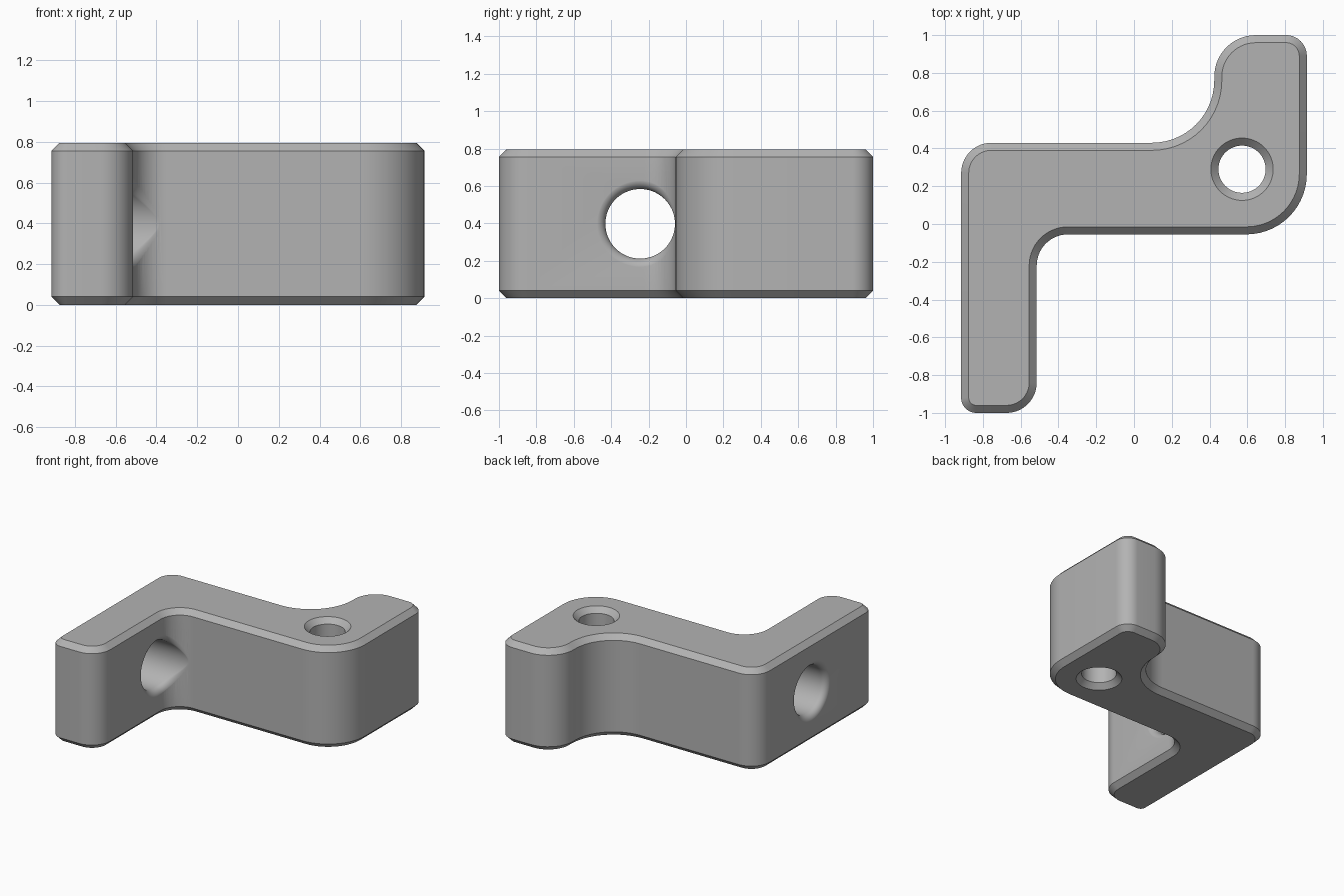
import bpy, bmesh
from math import sin, cos, pi, radians, sqrt

if "Cube" in bpy.data.objects:
    bpy.data.objects.remove(bpy.data.objects["Cube"], do_unlink=True)

HEIGHT, CHAMFER = 0.795, 0.04
LEFT_X, INNER_X, FRONT_Y = -0.915, -0.515, -0.055
CORNER_R = 0.165                      # inner corner between leg and arm

grey = bpy.data.materials.new("plain grey")
grey.use_nodes = True
grey.diffuse_color = (0.45, 0.45, 0.45, 1)
grey.node_tree.nodes["Principled BSDF"].inputs["Base Color"].default_value = grey.diffuse_color


def loft(name, rings):
    """Skin a list of closed rings and cap both ends."""
    bm = bmesh.new()
    loops = [[bm.verts.new(p) for p in ring] for ring in rings]
    for a, b in zip(loops, loops[1:]):
        for i in range(len(a)):
            j = (i + 1) % len(a)
            bm.faces.new((a[i], a[j], b[j], b[i]))
    bm.faces.new(loops[0])
    bm.faces.new(loops[-1])
    bmesh.ops.recalc_face_normals(bm, faces=bm.faces)
    mesh = bpy.data.meshes.new(name)
    bm.to_mesh(mesh)
    bm.free()
    mesh.materials.append(grey)
    obj = bpy.data.objects.new(name, mesh)
    bpy.context.collection.objects.link(obj)
    return obj


# Outline corners: arc centre, radius, start angle, sweep (negative = inner corner)
ARCS = [
    (LEFT_X + 0.08, -0.92, 0.08, 180, 90),
    (INNER_X - 0.16, -0.84, 0.16, 270, 90),
    (INNER_X + CORNER_R, FRONT_Y - CORNER_R, CORNER_R, 180, -90),
    (0.595, 0.265, 0.32, 270, 90),
    (0.805, 0.89, 0.11, 0, 90),
    (0.645, 0.78, 0.22, 90, 90),
    (0.095, 0.76, 0.33, 0, -90),
    (LEFT_X + 0.16, 0.27, 0.16, 90, 90),
]


def outline(inset, z, steps=14):
    ring = []
    for cx, cy, r, start, sweep in ARCS:
        r += inset if sweep < 0 else -inset
        for i in range(steps + 1):
            a = radians(start + sweep * i / steps)
            ring.append((cx + r * cos(a), cy + r * sin(a), z))
    return ring


# Chamfered body
body = loft("bracket_body", [
    outline(CHAMFER, 0), outline(0, CHAMFER),
    outline(0, HEIGHT - CHAMFER), outline(CHAMFER, HEIGHT)])


# Vertical hole, countersunk at both ends
def upright_ring(r, z, n=64):
    return [(0.572 + r * cos(2 * pi * i / n), 0.29 + r * sin(2 * pi * i / n), z)
            for i in range(n)]


BORE, SINK, OVER = 0.125, 0.165, 0.02
vertical_cutter = loft("vertical_hole_cutter", [
    upright_ring(SINK + OVER, -OVER), upright_ring(BORE, SINK - BORE),
    upright_ring(BORE, HEIGHT - SINK + BORE), upright_ring(SINK + OVER, HEIGHT + OVER)])

# Sideways hole through the leg, with rounded rims
HOLE_Y, HOLE_Z, HOLE_R, RIM = -0.245, HEIGHT / 2, 0.186, 0.05
CORNER_Y = FRONT_Y - CORNER_R


def corner_depth(y):
    """Cosine of the inner corner's slope at this y."""
    t = min(max((y - CORNER_Y) / CORNER_R, 0), 1)
    return sqrt(1 - t * t)


def inner_surface(y):
    return INNER_X + CORNER_R * (1 - corner_depth(y))


def left_ring(a, push=0):
    r = HOLE_R + RIM * (1 - cos(a))
    x = LEFT_X + RIM * (1 - sin(a)) - push
    return [(x, HOLE_Y + r * cos(t), HOLE_Z + r * sin(t)) for t in ANGLES]


def inner_ring(a, flat_x=None):
    """Rim ring that follows the curved inner corner and fades out along it."""
    ring = []
    for t in ANGLES:
        w = RIM * corner_depth(HOLE_Y + HOLE_R * cos(t)) ** 2 + 0.001
        r = HOLE_R + w * (1 - cos(a))
        y = min(HOLE_Y + r * cos(t), FRONT_Y - 0.003)
        x = inner_surface(y) - w * (1 - sin(a)) + 0.0007
        ring.append((x if flat_x is None else flat_x, y, HOLE_Z + r * sin(t)))
    return ring


ANGLES = [2 * pi * i / 72 for i in range(72)]
BENDS = [pi / 2 * i / 7 for i in range(8)]
side_cutter = loft("side_hole_cutter",
                   [left_ring(pi / 2, 0.1)]
                   + [left_ring(a, 0.0007) for a in reversed(BENDS)]
                   + [inner_ring(a) for a in BENDS]
                   + [inner_ring(pi / 2, -0.2)])

# Cut both holes
bpy.context.view_layer.objects.active = body
for cutter in (vertical_cutter, side_cutter):
    cut = body.modifiers.new(cutter.name, "BOOLEAN")
    cut.operation = "DIFFERENCE"
    cut.solver = "EXACT"
    cut.object = cutter
    bpy.ops.object.modifier_apply(modifier=cut.name)
    bpy.data.objects.remove(cutter, do_unlink=True)

bpy.ops.object.select_all(action="DESELECT")
body.select_set(True)
bpy.ops.object.shade_smooth_by_angle(angle=radians(30))
